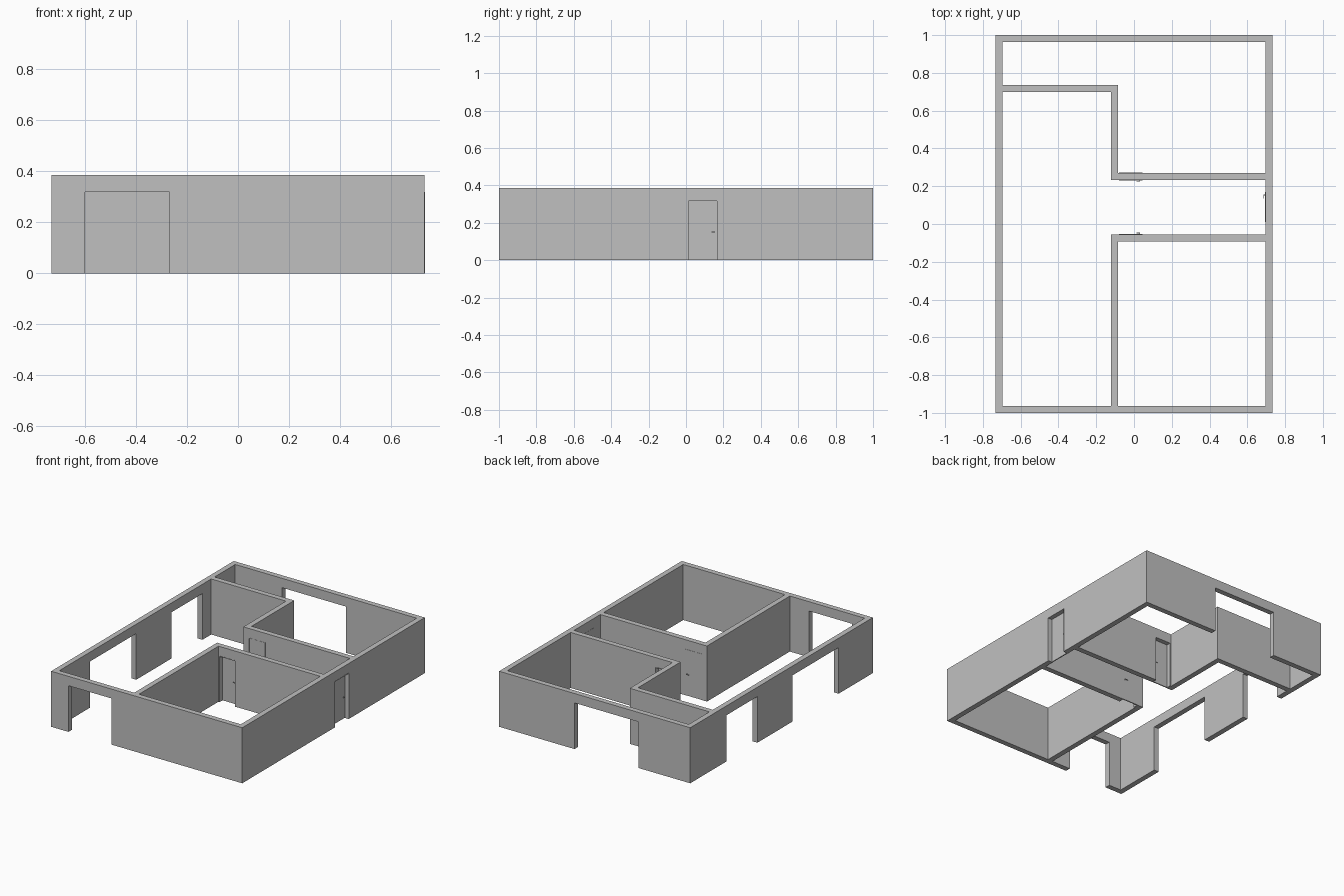
import bpy, bmesh
from mathutils import Matrix, Vector

cube = bpy.data.objects.get("Cube")
if cube:
    bpy.data.objects.remove(cube, do_unlink=True)

grey = bpy.data.materials.new("plain grey")
grey.use_nodes = True
GREY = (0.527, 0.527, 0.527, 1)
grey.diffuse_color = GREY
grey.node_tree.nodes["Principled BSDF"].inputs["Base Color"].default_value = GREY

W, L, H, T = 0.7325, 1.0, 0.385, 0.037   # half width, half length, height, wall thickness
DOOR_H = 0.32


def finish(name, bm):
    bmesh.ops.recalc_face_normals(bm, faces=bm.faces)
    mesh = bpy.data.meshes.new(name)
    bm.to_mesh(mesh)
    bm.free()
    mesh.materials.append(grey)
    obj = bpy.data.objects.new(name, mesh)
    bpy.context.collection.objects.link(obj)
    return obj


def prism(name, outline, z0, z1):
    """Extrude a plan outline between two heights."""
    bm = bmesh.new()
    face = bm.faces.new([bm.verts.new((x, y, z0)) for x, y in outline])
    top = bmesh.ops.extrude_face_region(bm, geom=[face])["geom"]
    bmesh.ops.translate(bm, vec=(0, 0, z1 - z0),
                        verts=[v for v in top if isinstance(v, bmesh.types.BMVert)])
    return finish(name, bm)


def rect(x0, x1, y0, y1):
    return [(x0, y0), (x1, y0), (x1, y1), (x0, y1)]


def add_box(bm, lo, hi):
    lo, hi = Vector(lo), Vector(hi)
    mat = Matrix.Translation((lo + hi) / 2) @ Matrix.Diagonal((*(hi - lo), 1))
    bmesh.ops.create_cube(bm, size=1, matrix=mat)


def cut(target, outline, z0, z1):
    cutter = prism("cutter", outline, z0, z1)
    cutter.hide_render = True
    mod = target.modifiers.new("cut", "BOOLEAN")
    mod.operation, mod.solver, mod.object = "DIFFERENCE", "EXACT", cutter
    bpy.context.view_layer.objects.active = target
    bpy.ops.object.modifier_apply(modifier=mod.name)
    bpy.data.objects.remove(cutter, do_unlink=True)


# Walls: solid block, hollowed out by the three rooms
walls = prism("walls", rect(-W, W, -L, L), 0, H)
ix, iy = W - T, L - T
px0, px1 = -0.122, -0.085                # long partition
c0, c1 = -0.055, 0.233                   # corridor sides
rooms = [
    rect(px1, ix, -iy, c0 - T),
    [(-ix, -iy), (px0, -iy), (px0, c0), (ix, c0), (ix, c1),
     (px0, c1), (px0, 0.70), (-ix, 0.70)],
    [(px1, c1 + T), (ix, c1 + T), (ix, iy), (-ix, iy), (-ix, 0.70 + T), (px1, 0.70 + T)],
]
for room in rooms:
    cut(walls, room, -0.1, H + 0.1)

# Openings through the walls
dx0, dx1, dy0, dy1 = -0.08, 0.046, 0.01, 0.17
openings = [
    rect(-0.60, -0.268, -L - 0.1, -iy + 0.02),
    rect(-0.335, 0.155, iy - 0.02, L + 0.1),
    rect(-W - 0.1, -ix + 0.02, 0.264, 0.604),
    rect(-W - 0.1, -ix + 0.02, -0.626, -0.121),
    rect(dx0, dx1, c0 - T - 0.02, c0 + 0.02),
    rect(dx0, dx1, c1 - 0.02, c1 + T + 0.02),
    rect(ix - 0.02, W + 0.1, dy0, dy1),
]
for opening in openings:
    cut(walls, opening, -0.1, DOOR_H)


def door(name, width, matrix):
    """Local frame: x across the doorway, y = 0 on the corridor face, +y into the wall."""
    bm = bmesh.new()
    f, lap = 0.004, 0.0015
    # frame lining
    add_box(bm, (0, -lap, 0), (f, T + lap, DOOR_H))
    add_box(bm, (width - f, -lap, 0), (width, T + lap, DOOR_H))
    add_box(bm, (f, -lap, DOOR_H - f), (width - f, T + lap, DOOR_H))
    # leaf
    add_box(bm, (f, 0, 0.001), (width - f, 0.007, DOOR_H - f))
    bm.transform(matrix)
    finish(name, bm)

    # lever handles on both faces
    bm = bmesh.new()
    for s, y in ((-1, 0.0), (1, 0.007)):
        for x0, x1, d0, d1 in ((width - 0.018, width - 0.014, 0, 0.008),
                               (width - 0.034, width - 0.014, 0.006, 0.009)):
            ys = sorted((y + s * d0, y + s * d1))
            add_box(bm, (x0, ys[0], 0.148), (x1, ys[1], 0.153))
    bm.transform(matrix)
    finish(name + "_handles", bm)


# Corridor doors, facing each other, and the entrance at the corridor end
door("back_room_door", dx1 - dx0, Matrix.Translation((dx0, c1, 0)))
door("front_room_door", dx1 - dx0,
     Matrix.Translation((dx0, c0, 0)) @ Matrix.Diagonal((1, -1, 1, 1)))
door("entrance_door", dy1 - dy0,
     Matrix(((0, 1, 0, ix), (1, 0, 0, dy0), (0, 0, 1, 0), (0, 0, 0, 1))))
